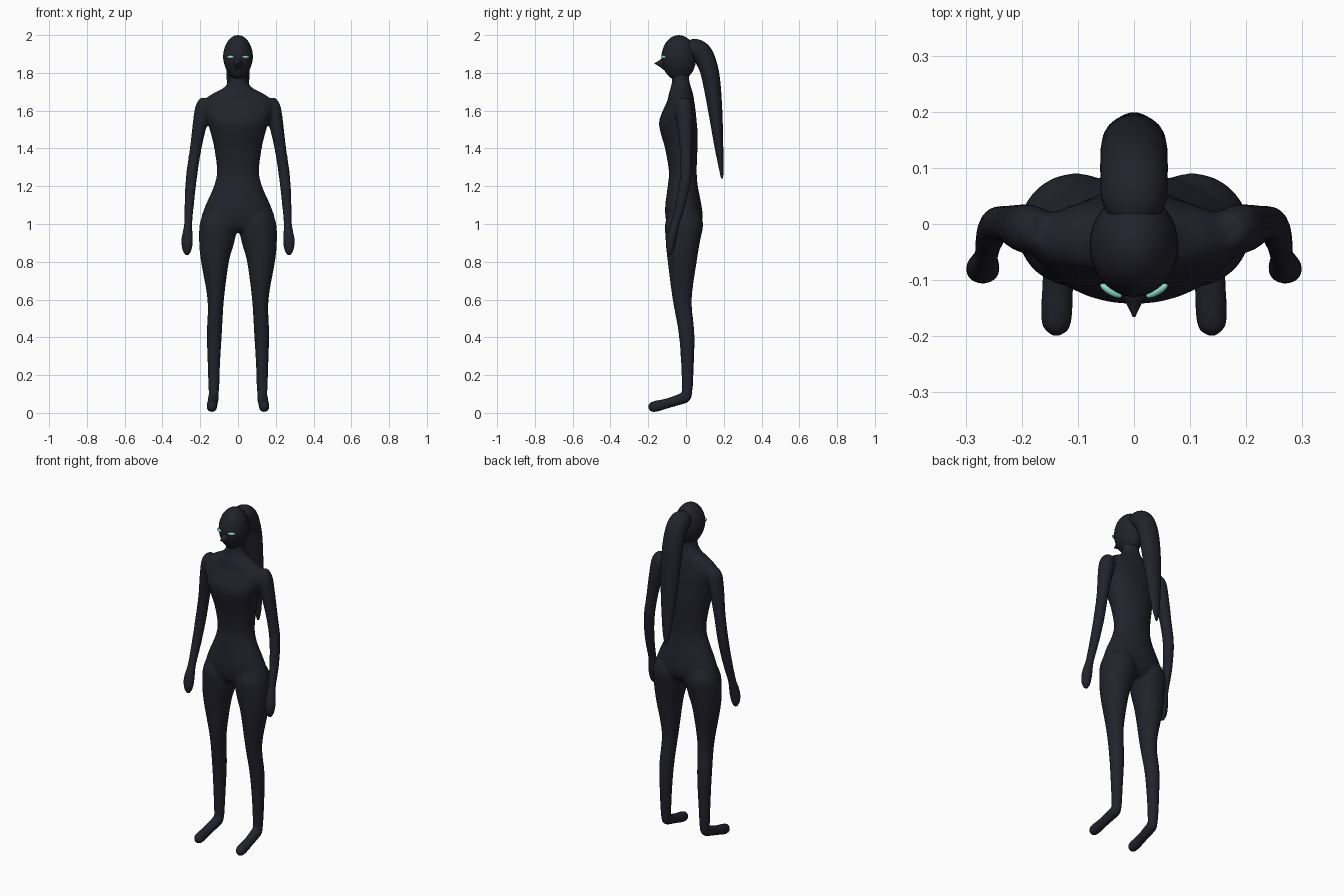
import bpy, bmesh, math
from mathutils import Vector, Matrix

if "Cube" in bpy.data.objects:
    bpy.data.objects.remove(bpy.data.objects["Cube"])


def material(name, rgb):
    m = bpy.data.materials.new(name)
    m.use_nodes = True
    m.diffuse_color = (*rgb, 1)
    m.node_tree.nodes["Principled BSDF"].inputs["Base Color"].default_value = (*rgb, 1)
    return m


DARK = material("midnight navy", (0.016, 0.016, 0.026))
MINT = material("mint green", (0.25, 0.75, 0.56))


def spline(rows, steps=5):
    """Smooth the rows (x, y, z, rx, ry) with a Catmull-Rom curve."""
    rows = [Vector(r) for r in rows]
    out = []
    for i in range(len(rows) - 1):
        p0, p1, p2 = rows[max(i - 1, 0)], rows[i], rows[i + 1]
        p3 = rows[min(i + 2, len(rows) - 1)]
        for s in range(steps):
            t = s / steps
            out.append(0.5 * (2 * p1 + (p2 - p0) * t + (2 * p0 - 5 * p1 + 4 * p2 - p3) * t * t
                              + (3 * p1 - p0 - 3 * p2 + p3) * t ** 3))
    return out + [rows[-1]]


def loft(bm, rows, flat=False, side=1, sides=24):
    """Skin elliptical rings along a path; flat keeps every ring level."""
    rows = spline(rows)
    rings = []
    for i, r in enumerate(rows):
        a, b = rows[max(i - 1, 0)], rows[min(i + 1, len(rows) - 1)]
        t = Vector((0, 0, -1)) if flat else Vector((b - a)[:3]).normalized()
        u = Vector((1, 0, 0))
        u = (u - t * u.dot(t)).normalized()
        v = t.cross(u)
        ring = []
        for k in range(sides):
            ang = math.tau * k / sides
            p = Vector(r[:3]) + u * math.cos(ang) * r[3] + v * math.sin(ang) * r[4]
            ring.append(bm.verts.new((p.x * side, p.y, p.z)))
        rings.append(ring)
    for a, b in zip(rings, rings[1:]):
        for k in range(sides):
            n = (k + 1) % sides
            bm.faces.new((a[k], a[n], b[n], b[k]))
    bm.faces.new(rings[0])
    bm.faces.new(rings[-1])


def ellipsoid(bm, centre, radii, turn=0):
    m = Matrix.Translation(centre) @ Matrix.Rotation(turn, 4, 'Z') @ Matrix.Diagonal((*radii, 1))
    return bmesh.ops.create_uvsphere(bm, u_segments=32, v_segments=20, radius=1, matrix=m)["verts"]


def finish(bm, name, mat):
    bmesh.ops.recalc_face_normals(bm, faces=bm.faces)
    for f in bm.faces:
        f.smooth = True
    me = bpy.data.meshes.new(name)
    bm.to_mesh(me)
    bm.free()
    me.materials.append(mat)
    ob = bpy.data.objects.new(name, me)
    bpy.context.collection.objects.link(ob)
    return ob


# Body: torso, legs, feet, arms and hands blended into one skin
body = bmesh.new()
loft(body, [(0, -.03, 1.82, .048, .045), (0, -.028, 1.76, .05, .046),
            (0, -.027, 1.72, .078, .055), (0, -.027, 1.69, .135, .064),
            (0, -.028, 1.65, .185, .072), (0, -.036, 1.6, .185, .087),
            (0, -.043, 1.54, .163, .1), (0, -.036, 1.48, .145, .098),
            (0, -.025, 1.4, .126, .086), (0, -.017, 1.28, .112, .074),
            (0, -.017, 1.2, .128, .08), (0, -.014, 1.1, .172, .096),
            (0, -.01, 1.03, .195, .098), (0, -.012, .98, .185, .08),
            (0, -.014, .955, .14, .05)], flat=True)
for s in (1, -1):
    # Leg
    loft(body, [(.1, -.01, 1.06, .08, .08), (.103, -.01, 1.0, .1, .101),
                (.113, -.017, .9, .093, .09), (.122, -.02, .8, .074, .077),
                (.118, -.02, .6, .044, .051), (.125, .003, .42, .04, .042),
                (.128, .008, .25, .033, .034), (.128, .006, .1, .027, .027),
                (.128, .004, .07, .018, .018)], flat=True, side=s)
    # Foot
    loft(body, [(.128, .022, .085, .015, .015), (.129, .0, .082, .029, .029),
                (.135, -.09, .053, .028, .027), (.138, -.165, .034, .029, .03),
                (.138, -.189, .031, .022, .024), (.138, -.2, .03, .009, .01)], side=s)
    # Arm and hand
    loft(body, [(.165, -.012, 1.66, .028, .03), (.183, -.01, 1.62, .042, .044),
                (.202, -.006, 1.53, .038, .042), (.224, .0, 1.4, .031, .034),
                (.245, -.001, 1.26, .03, .031), (.257, -.025, 1.12, .026, .028),
                (.264, -.058, 1.0, .022, .024), (.269, -.078, .92, .031, .027),
                (.27, -.084, .865, .026, .022), (.27, -.085, .833, .01, .01)], side=s)
body = finish(body, "body", DARK)
blend = body.modifiers.new("blend", 'REMESH')
blend.mode = 'VOXEL'
blend.voxel_size = 0.009
blend.use_smooth_shade = True
soften = body.modifiers.new("soften", 'SMOOTH')
soften.factor = 0.5
soften.iterations = 6

# Head: an egg that narrows towards the chin
head = bmesh.new()
for v in ellipsoid(head, (0, -.038, 1.88), (.079, .092, .12)):
    v.co.x *= 1 + min(0, v.co.z - 1.88) * 1.2
finish(head, "head", DARK)

# Nose: a short pointed beak
nose = bmesh.new()
loft(nose, [(0, -.1, 1.848, .03, .04), (0, -.125, 1.85, .022, .028),
            (0, -.145, 1.85, .012, .014), (0, -.166, 1.85, .002, .002)])
finish(nose, "nose", DARK)

# Eyes
for s, name in ((1, "left_eye"), (-1, "right_eye")):
    eye = bmesh.new()
    ellipsoid(eye, (s * .041, -.119, 1.884), (.022, .008, .008), s * math.radians(30))
    finish(eye, name, MINT)

# Ponytail: rises from the crown and tapers down the back
tail = bmesh.new()
loft(tail, [(0, .01, 1.915, .045, .045), (0, .045, 1.924, .058, .056),
            (0, .085, 1.9, .06, .056), (0, .118, 1.83, .06, .05),
            (0, .137, 1.74, .059, .046), (0, .157, 1.58, .053, .036),
            (0, .173, 1.42, .038, .024), (0, .186, 1.3, .022, .013),
            (0, .191, 1.24, .006, .005)])
finish(tail, "ponytail", DARK)
